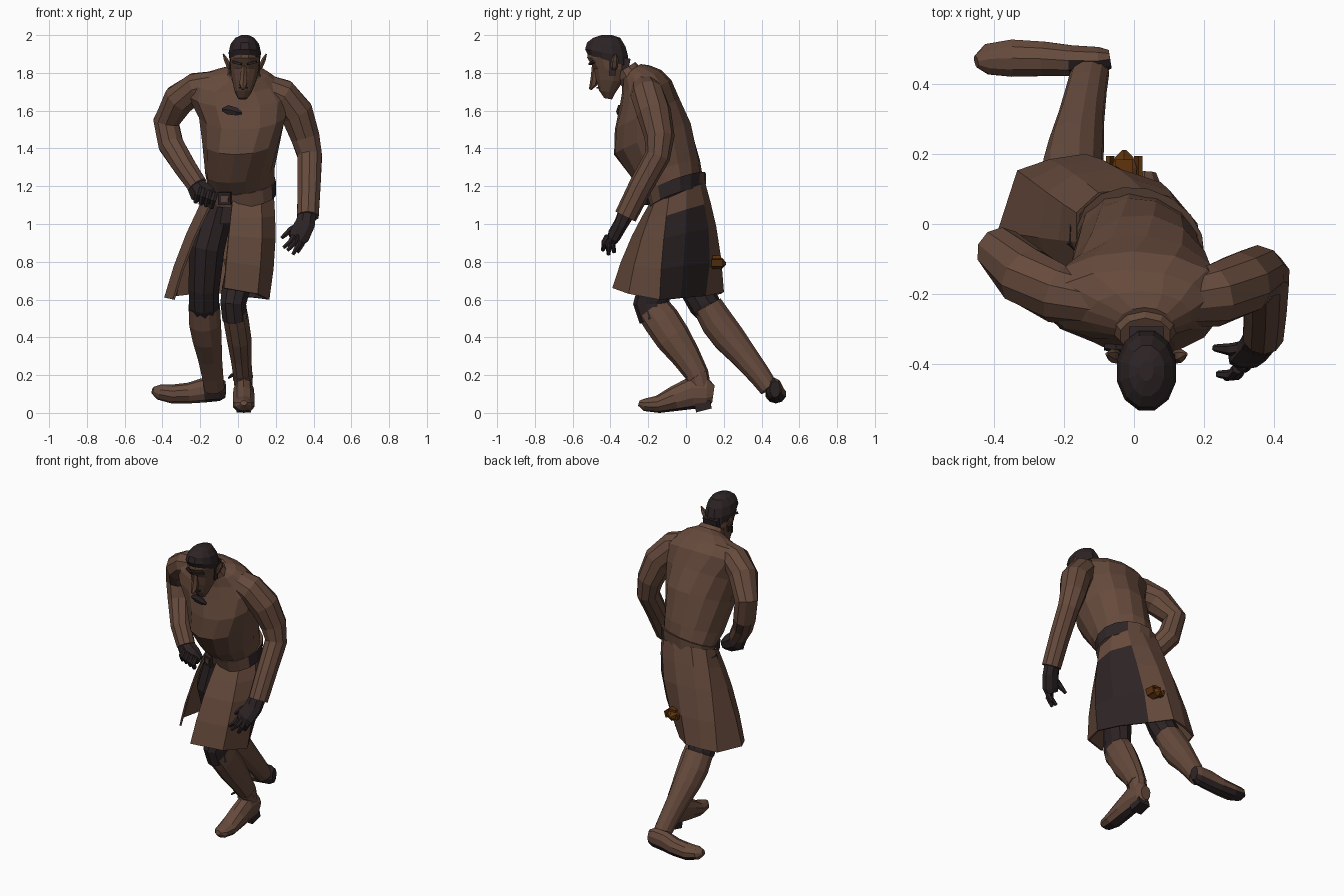
import bpy, bmesh, math
from mathutils import Vector, Matrix


def material(name, rgb):
    m = bpy.data.materials.new(name)
    m.diffuse_color = (*rgb, 1)
    return m


COAT = material("coat brown", (0.132, 0.068, 0.045))
DARK = material("dark leather", (0.026, 0.017, 0.018))
SKIN = material("weathered skin", (0.112, 0.058, 0.037))
STRAP = material("strap brown", (0.115, 0.06, 0.04))
RUST = material("rusty bronze", (0.115, 0.034, 0.004))


def finish(name, bm, mats, rule=None):
    """Turn a bmesh into an object; rule(face) picks the second material."""
    bmesh.ops.recalc_face_normals(bm, faces=bm.faces)
    bm.normal_update()
    if rule:
        for f in bm.faces:
            f.material_index = int(rule(f))
    me = bpy.data.meshes.new(name)
    bm.to_mesh(me)
    bm.free()
    for m in mats:
        me.materials.append(m)
    ob = bpy.data.objects.new(name, me)
    bpy.context.collection.objects.link(ob)
    return ob


def skin_rings(name, rings, mats, rule=None):
    bm = bmesh.new()
    rows = [[bm.verts.new(p) for p in r] for r in rings]
    n = len(rows[0])
    for a, b in zip(rows, rows[1:]):
        for i in range(n):
            bm.faces.new((a[i], a[(i + 1) % n], b[(i + 1) % n], b[i]))
    bm.faces.new(rows[0])
    bm.faces.new(rows[-1])
    return finish(name, bm, mats, rule)


def tube(name, pts, mats, n=10, ref=(0, 1, 0), rule=None):
    """Loft along a path; each point is x, y, z, half width, half depth."""
    c = [Vector(p[:3]) for p in pts]
    rings = []
    for i, p in enumerate(pts):
        t = (c[min(i + 1, len(c) - 1)] - c[max(i - 1, 0)]).normalized()
        u = t.cross(Vector(ref)).normalized()
        v = u.cross(t)
        rings.append([c[i] + u * p[3] * math.cos(a) + v * p[-1] * math.sin(a)
                      for a in (2 * math.pi * (k + .5) / n for k in range(n))])
    return skin_rings(name, rings, mats, rule)


def body(name, stations, mats, n=14, rule=None):
    """Loft of tilted ovals: centre, half width, half depth, yaw, pitch."""
    rings = []
    for x, y, z, rx, ry, yaw, pitch in stations:
        m = (Matrix.Translation((x, y, z)) @ Matrix.Rotation(math.radians(yaw), 4, 'Z')
             @ Matrix.Rotation(math.radians(pitch), 4, 'X'))
        rings.append([m @ Vector((rx * math.cos(a), ry * math.sin(a), 0))
                      for a in (2 * math.pi * (k + .5) / n for k in range(n))])
    return skin_rings(name, rings, mats, rule)


def block(name, loc, size, mat, rot=(0, 0, 0)):
    bm = bmesh.new()
    r = Matrix.Rotation(rot[2], 4, 'Z') @ Matrix.Rotation(rot[1], 4, 'Y') @ Matrix.Rotation(rot[0], 4, 'X')
    bmesh.ops.create_cube(bm, size=1, matrix=Matrix.Translation(loc) @ r @ Matrix.Diagonal((*size, 1)))
    return finish(name, bm, [mat])


# Coat upper body, leaning forward
body("coat_torso", [
    (.02, -.04, 1.17, .18, .135, -22, 20), (.01, -.10, 1.28, .185, .185, -18, 20),
    (.02, -.178, 1.45, .21, .222, -10, 22), (.025, -.205, 1.58, .235, .19, -4, 25),
    (.0, -.215, 1.69, .27, .155, 0, 28), (-.015, -.235, 1.755, .235, .12, 0, 30),
    (.015, -.265, 1.795, .15, .085, 0, 32), (.03, -.29, 1.815, .08, .06, 0, 32)], [COAT])
body("collar", [(.03, -.295, 1.79, .095, .07, 0, 32), (.032, -.32, 1.825, .075, .06, 0, 32)], [COAT], 10)
tube("neck", [(.03, -.29, 1.76, .055), (.035, -.39, 1.825, .055)], [SKIN], 8, (0, 0, 1))
tube("chest_patch", [(-.085, -.350, 1.605, .008, .012), (-.055, -.352, 1.605, .028, .015),
                     (-.01, -.355, 1.595, .024, .015), (.02, -.352, 1.588, .008, .012)], [DARK], 6)

# Belt with dark section and buckle
body("belt", [(.02, -.042, 1.14, .188, .15, -22, 22), (.018, -.052, 1.215, .188, .165, -22, 22)],
     [STRAP, DARK], 16, lambda f: f.normal.x > .35 and -.5 < f.normal.y < .9)
block("buckle", (-.07, -.205, 1.135), (.07, .02, .065), DARK, (.1, 0, -.4))
block("buckle_plate", (-.07, -.216, 1.135), (.04, .008, .035), STRAP, (.1, 0, -.4))

# Head: jaw to brow, hair cap, nose, brows, ears
body("head", [(.025, -.412, 1.663, .024, .022, 0, -10), (.028, -.418, 1.70, .046, .045, 0, -10),
              (.033, -.405, 1.76, .066, .074, 0, -5), (.036, -.402, 1.82, .078, .086, 0, 0),
              (.036, -.42, 1.88, .080, .107, 0, 0), (.036, -.42, 1.92, .07, .10, 0, 0)], [SKIN], 12)
body("hair", [(.036, -.412, 1.865, .082, .115, 0, -16), (.036, -.42, 1.905, .088, .120, 0, -10),
              (.036, -.422, 1.95, .078, .106, 0, -6), (.036, -.42, 1.985, .052, .075, 0, 0),
              (.036, -.42, 2.0, .02, .03, 0, 0)], [DARK], 12)
block("nape_hair", (.036, -.325, 1.845), (.10, .05, .07), DARK, (-.2, 0, 0))
tube("nose", [(.032, -.478, 1.84, .014, .02), (.03, -.482, 1.78, .022, .022), (.027, -.49, 1.74, .022, .02),
              (.026, -.508, 1.712, .007)], [SKIN], 6)
block("mouth", (.027, -.465, 1.722), (.05, .02, .008), DARK)
for s in (-1, 1):
    block("brow", (.034 + s * .036, -.492, 1.853), (.05, .03, .012), DARK, (0, s * -.25, s * .4))
    block("eye", (.034 + s * .034, -.474, 1.825), (.026, .009, .01), DARK, (0, 0, s * .4))
    block("sideburn", (.036 + s * .077, -.39, 1.825), (.008, .035, .08), DARK)
    tube("ear", [(.036 + s * .068, -.385, 1.815, .01, .012), (.036 + s * .084, -.38, 1.835, .014, .02),
                 (.036 + s * .1, -.377, 1.87, .013, .02), (.036 + s * .114, -.372, 1.9, .004, .005)],
         [SKIN], 6)

# Sleeves
tube("hanging_sleeve", [(.11, -.225, 1.735, .07), (.23, -.205, 1.685, .09), (.31, -.17, 1.59, .092),
                        (.356, -.14, 1.46, .08), (.38, -.15, 1.36, .068), (.376, -.24, 1.2, .064),
                        (.37, -.32, 1.04, .06)], [COAT])
tube("bent_sleeve", [(-.1, -.225, 1.745, .07), (-.22, -.2, 1.72, .085), (-.31, -.15, 1.66, .088),
                     (-.38, -.08, 1.54, .072), (-.355, -.10, 1.42, .07), (-.28, -.19, 1.30, .062),
                     (-.215, -.23, 1.205, .056)], [COAT])

# Gloved hanging hand with fingers and thumb
tube("hanging_hand", [(.37, -.31, 1.07, .048), (.355, -.345, 1.0, .056, .038), (.325, -.38, .94, .06, .036),
                      (.31, -.39, .915, .048, .028)], [DARK], 8)
for k, tip in enumerate([(.24, -.43, .875), (.262, -.44, .86), (.29, -.41, .838), (.315, -.38, .85)]):
    base = Vector((.295 + k * .016, -.415 + k * .012, .935))
    mid = (base + Vector(tip)) / 2 + Vector((.01, -.01, 0))
    tube("finger", [(*base, .017), (*mid, .016), (*tip, .01)], [DARK], 6)
tube("thumb", [(.34, -.35, 1.0, .022), (.28, -.36, .97, .019), (.23, -.355, .925, .01)], [DARK], 6)

# Gloved fist resting on the hip
tube("fist", [(-.24, -.225, 1.225, .045), (-.205, -.225, 1.175, .065, .05), (-.16, -.225, 1.15, .056, .045),
              (-.12, -.22, 1.13, .03)], [DARK], 8)
for k in range(4):
    x, z = -.225 + k * .028, 1.165 - k * .01
    tube("curled_finger", [(x + .02, -.262, z + .03, .016), (x + .01, -.275, z - .01, .017),
                           (x, -.25, z - .05, .013)], [DARK], 6)

# Coat skirt, open at the front, one side cut away to a dark panel
waist = [(-.13, -.14, 1.13), (-.16, -.05, 1.17), (-.16, .03, 1.2), (-.1, .085, 1.22), (.02, .095, 1.22),
         (.11, .07, 1.21), (.17, .0, 1.18), (.185, -.09, 1.14), (.12, -.16, 1.12), (-.03, -.18, 1.12)]
hem = [(-.34, -.11, .6), (-.385, -.02, .61), (-.33, .15, .62), (-.24, .18, .63), (-.14, .195, .64),
       (-.03, .10, .62), (.09, -.03, .61), (.16, -.14, .6), (.1, -.3, .63), (-.075, -.385, .66)]
bm = bmesh.new()
rows = []
for t in (0, .18, .4, .7, 1):
    row = []
    for i, (a, b) in enumerate(zip(waist, hem)):
        p = Vector(a).lerp(Vector(b), t)
        out = Vector((p.x + .05 * t, p.y + .04, 0)).normalized()
        puff = .04 if i in (5, 6) else .02
        row.append(bm.verts.new(p + out * puff * math.sin(math.pi * t)))
    rows.append(row)
for r in range(4):
    for i in range(9):
        f = bm.faces.new((rows[r][i], rows[r][i + 1], rows[r + 1][i + 1], rows[r + 1][i]))
        f.material_index = int(r > 0 and i in (5, 6))
skirt = finish("coat_skirt", bm, [COAT, DARK])
mod = skirt.modifiers.new("cloth thickness", 'SOLIDIFY')
mod.thickness = .012
mod.offset = 0

# Trousers
body("trouser_seat", [(0, -.03, 1.17, .15, .11, -22, 10), (-.03, -.03, 1.0, .14, .10, -22, 0)], [DARK], 12)
tube("front_thigh", [(.06, -.06, 1.1, .085), (.04, -.11, .88, .085), (-.01, -.165, .66, .078, .09),
                     (-.025, -.185, .58, .072, .095), (-.018, -.16, .5, .068, .09)], [DARK])
tube("back_thigh", [(-.1, -.03, 1.12, .09), (-.165, -.02, .88, .10), (-.18, .05, .66, .085),
                    (-.18, .10, .57, .084), (-.176, .125, .53, .07)], [DARK])

# Boots: shafts, feet with dark soles, ankle strap and spur
tube("front_boot_shaft", [(-.02, -.175, .55, .068, .092), (-.01, -.13, .49, .07, .098), (.005, -.07, .4, .068, .095),
                          (.015, 0, .3, .058, .078), (.025, .06, .2, .052, .062), (.03, .08, .12, .05, .055)], [COAT])
tube("front_boot_foot", [(.03, .145, .10, .035, .045), (.03, .11, .105, .05, .085), (.03, .03, .105, .056, .085),
                         (.03, -.06, .075, .06, .067), (.03, -.15, .045, .06, .046), (.03, -.22, .043, .045, .033),
                         (.03, -.25, .052, .018, .014)],
     [COAT, DARK], 10, (0, 0, 1), lambda f: f.normal.z < -.85)
block("front_boot_heel", (.03, .09, .035), (.075, .085, .045), DARK, (.25, 0, 0))
tube("back_boot_shaft", [(-.178, .115, .565, .086, .082), (-.175, .165, .48, .087, .09), (-.165, .225, .4, .08, .088),
                         (-.15, .31, .3, .066, .072), (-.135, .39, .2, .058, .06), (-.125, .44, .13, .055, .052)],
     [COAT], 12)
tube("back_boot_foot", [(-.068, .472, .125, .028, .045), (-.10, .467, .125, .042, .062), (-.18, .468, .12, .046, .065),
                        (-.26, .473, .105, .052, .055), (-.35, .475, .10, .056, .05), (-.42, .472, .11, .046, .04),
                        (-.452, .465, .12, .018, .018)],
     [COAT, DARK], 10, (0, 0, 1),
     lambda f: f.normal.y * .6 - f.normal.z * .8 > .72 or f.normal.x > .6
     or (f.calc_center_median().x > -.19 and f.normal.y < -.2))
tube("front_ankle_strap", [(.023, .047, .21, .055, .065), (.026, .06, .19, .056, .066)], [STRAP], 10)
tube("front_spur", [(.03, .06, .06, .008), (.03, .05, .025, .004)], [DARK], 5)
tube("strap_end", [(-.03, .03, .20, .01), (-.05, 0, .185, .005)], [DARK], 5)

# Bronze ornament hanging on the back of the coat
tube("ornament", [(-.028, .10, .79, .035, .03), (-.028, .16, .795, .042, .034), (-.028, .19, .79, .03),
                  (-.028, .212, .79, .006)], [RUST], 6, (0, 0, 1))
for s in (-1, 1):
    block("ornament_prong", (-.028 + s * .04, .165, .795), (.012, .06, .04), RUST, (0, s * .3, 0))
block("ornament_top", (-.028, .145, .825), (.05, .08, .014), RUST)
